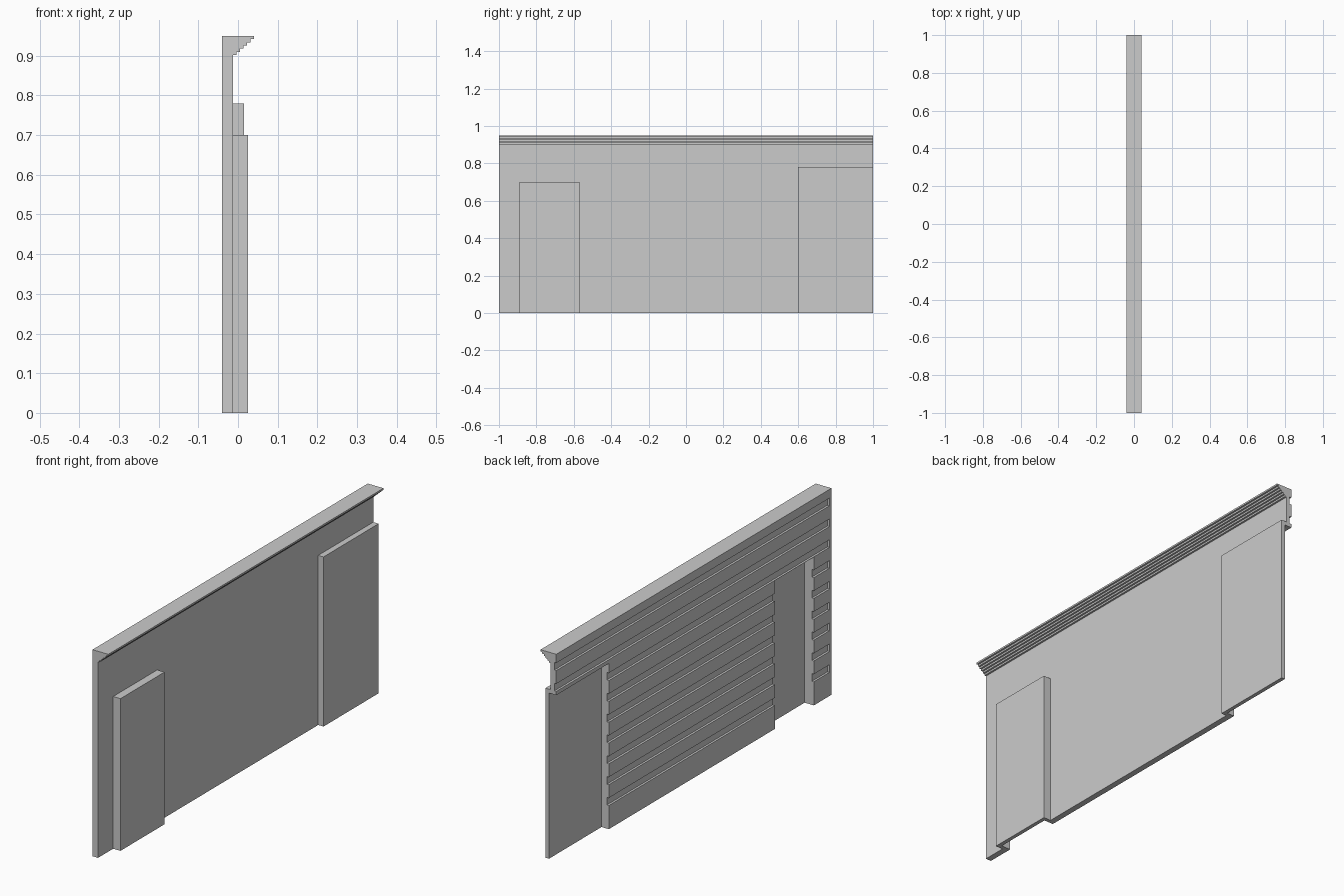
import bpy
import bmesh
from mathutils import Vector

default_cube = bpy.data.objects.get("Cube")
if default_cube:
    bpy.data.objects.remove(default_cube, do_unlink=True)

BACK, FACE, FRONT = -0.04, -0.012, 0.04   # x of back, wall face, cornice lip
HEIGHT = 0.95
SHELL = 0.018                             # thickness of the hollow panels

grey = bpy.data.materials.new("plain grey")
grey.use_nodes = True
grey.diffuse_color = (0.6, 0.6, 0.6, 1)
grey.node_tree.nodes["Principled BSDF"].inputs["Base Color"].default_value = (0.6, 0.6, 0.6, 1)


def finish(name, bm):
    bmesh.ops.recalc_face_normals(bm, faces=bm.faces)
    mesh = bpy.data.meshes.new(name)
    bm.to_mesh(mesh)
    bm.free()
    mesh.materials.append(grey)
    obj = bpy.data.objects.new(name, mesh)
    bpy.context.collection.objects.link(obj)
    return obj


def boxes(name, bounds):
    """One object made of boxes, each given by its low and high corner."""
    bm = bmesh.new()
    for low, high in bounds:
        low, high = Vector(low), Vector(high)
        for v in bmesh.ops.create_cube(bm, size=1)["verts"]:
            v.co = (low + high) / 2 + v.co * (high - low)
    return finish(name, bm)


def cut(obj, cutter):
    mod = obj.modifiers.new("cut", "BOOLEAN")
    mod.operation = "DIFFERENCE"
    mod.solver = "EXACT"
    mod.object = cutter
    bpy.context.view_layer.update()
    bpy.context.view_layer.objects.active = obj
    bpy.ops.object.modifier_apply(modifier=mod.name)


# Wall with a stepped cornice, extruded along y
STEPS = 6
run = (FRONT - FACE) / STEPS
rise = 0.008
profile = [(BACK, 0), (BACK, HEIGHT), (FRONT, HEIGHT)]
for i in range(STEPS):
    z = HEIGHT - rise * (i + 1)
    profile += [(FRONT - run * i, z), (FRONT - run * (i + 1), z)]
profile.append((FACE, 0))

bm = bmesh.new()
end = bm.faces.new([bm.verts.new((x, -1, z)) for x, z in profile])
extruded = bmesh.ops.extrude_face_region(bm, geom=[end])["geom"]
bmesh.ops.translate(bm, vec=(0, 2, 0),
                    verts=[v for v in extruded if isinstance(v, bmesh.types.BMVert)])
wall = finish("wall", bm)

# Horizontal grooves across the back, closed at the -y end
grooves = []
for i in range(9):
    top = 0.91 - 0.0958 * i
    grooves.append(((BACK - 0.1, -0.985, top - 0.035), (BACK + 0.01, 1.1, top)))
groove_cutter = boxes("groove_cutter", grooves)
cut(wall, groove_cutter)
cutters = [groove_cutter]

# Raised hollow panels, open at the back and bottom
# name, y start, y end, height, front x, y end of the hollow
for name, y0, y1, top, front, hollow_end in [
    ("short_panel", -0.89, -0.57, 0.70, 0.025, -0.57 - SHELL),
    ("tall_panel", 0.60, 1.00, 0.78, 0.015, 1.1),
]:
    panel = boxes(name, [((FACE, y0, 0), (front, y1, top))])
    hollow = boxes(name + "_cutter", [((BACK - 0.1, y0 + SHELL, -0.1),
                                       (front - SHELL, hollow_end, top - SHELL))])
    cut(wall, hollow)
    cut(panel, hollow)
    cutters.append(hollow)

for cutter in cutters:
    bpy.data.objects.remove(cutter, do_unlink=True)
